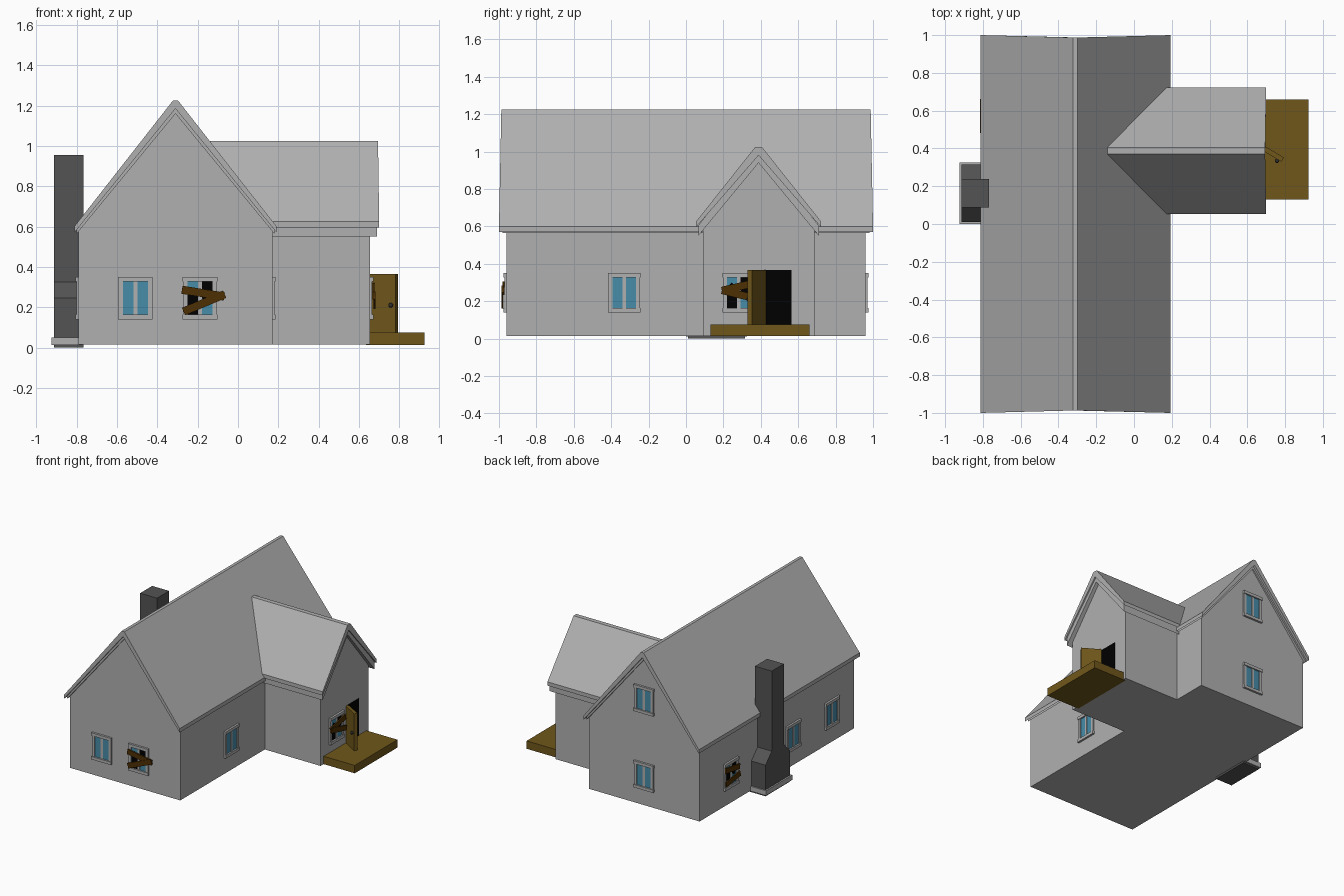
import bpy, bmesh, math
from mathutils import Matrix, Vector

if "Cube" in bpy.data.objects:
    bpy.data.objects.remove(bpy.data.objects["Cube"])


def material(name, rgb):
    m = bpy.data.materials.new(name)
    m.diffuse_color = (*rgb, 1)
    m.use_nodes = True
    m.node_tree.nodes["Principled BSDF"].inputs["Base Color"].default_value = m.diffuse_color
    return m


GREY = material("pale_grey", (0.435, 0.435, 0.435))
DARK = material("chimney_grey", (0.088, 0.088, 0.088))
GLASS = material("window_blue", (0.061, 0.263, 0.396))
BLACK = material("dark_opening", (0.0, 0.0, 0.0))
WOOD = material("door_wood", (0.163, 0.096, 0.011))
PLANK = material("plank_brown", (0.076, 0.029, 0.001))
KNOB = material("knob_metal", (0.03, 0.027, 0.025))


def finish(bm, name, mat, matrix=Matrix()):
    bmesh.ops.recalc_face_normals(bm, faces=bm.faces)
    mesh = bpy.data.meshes.new(name)
    bm.to_mesh(mesh)
    bm.free()
    mesh.materials.append(mat)
    ob = bpy.data.objects.new(name, mesh)
    ob.matrix_world = matrix
    bpy.context.collection.objects.link(ob)
    return ob


def add_box(bm, x0, x1, y0, y1, z0, z1, turn=Matrix()):
    m = Matrix.Translation(((x0 + x1) / 2, (y0 + y1) / 2, (z0 + z1) / 2))
    s = Matrix.Diagonal((x1 - x0, y1 - y0, z1 - z0, 1))
    bmesh.ops.create_cube(bm, size=1, matrix=turn @ m @ s)


def boxes(name, mat, items, matrix=Matrix()):
    bm = bmesh.new()
    for b in items:
        add_box(bm, *b)
    return finish(bm, name, mat, matrix)


def add_prism(bm, pts, place0, place1):
    """Close a profile between two placements of its (u, z) points."""
    a = [bm.verts.new(place0(u, z)) for u, z in pts]
    b = [bm.verts.new(place1(u, z)) for u, z in pts]
    bm.faces.new(a)
    bm.faces.new(b[::-1])
    for i in range(len(pts)):
        j = (i + 1) % len(pts)
        bm.faces.new((a[i], b[i], b[j], a[j]))


def prism_y(name, mat, pts, cx, half, lean=0.0):
    """Profile in x-z run along y; ends draw in by lean towards the ridge."""
    w = max(abs(u) for u, _ in pts)
    end = lambda u: half - lean * (1 - abs(u) / w)
    bm = bmesh.new()
    add_prism(bm, pts, lambda u, z: (cx + u, -end(u), z),
              lambda u, z: (cx + u, end(u), z))
    return finish(bm, name, mat)


def prism_x(name, mat, pts, cy, x0, x1, lean=0.0):
    """Profile in y-z run along x; only the far end leans."""
    w = max(abs(u) for u, _ in pts)
    bm = bmesh.new()
    add_prism(bm, pts, lambda u, z: (x0, cy + u, z),
              lambda u, z: (x1 - lean * (1 - abs(u) / w), cy + u, z))
    return finish(bm, name, mat)


def gable(w, base, eave, top):
    return [(-w, base), (w, base), (w, eave), (0, top), (-w, eave)]


def roof(w, low, eave, cap, top, under):
    return [(-w, eave), (-cap, top), (cap, top), (w, eave),
            (w, low), (0, under), (-w, low)]


# Main block and its roof
MX = -0.31
prism_y("main_walls", GREY, gable(0.48, 0.015, 0.595, 1.175), MX, 0.96)
prism_y("main_roof", GREY, roof(0.502, 0.57, 0.60, 0.012, 1.226, 1.185), MX, 1.0, 0.013)
prism_y("main_roof_lining", GREY, roof(0.49, 0.565, 0.595, 0.005, 1.195, 1.16), MX, 0.98, 0.01)

# Side wing and its roof
WY = 0.388
prism_x("wing_walls", GREY, gable(0.298, 0.015, 0.58, 0.955), WY, 0.1, 0.655)
prism_x("wing_roof", GREY, roof(0.335, 0.595, 0.625, 0.018, 1.025, 0.98), WY, -0.2, 0.70, 0.006)
prism_x("wing_roof_fascia", GREY, roof(0.322, 0.55, 0.605, 0.01, 0.995, 0.94), WY, -0.12, 0.69, 0.006)

# Chimney: wide hearth, sloped shoulders, narrow stack
half = [(0.153, 0.0), (0.153, 0.245), (0.075, 0.325), (0.075, 0.955)]
prism_x("chimney", DARK, half + [(-u, z) for u, z in half[::-1]], 0.163, -0.913, -0.767)
boxes("chimney_pad", GREY, [(-0.925, -0.77, 0.0, 0.326, 0.012, 0.05)])

# Porch, doorway, open door and its knob
boxes("porch", WOOD, [(0.635, 0.925, 0.13, 0.66, 0.014, 0.076)])
boxes("doorway", BLACK, [(0.652, 0.659, 0.41, 0.565, 0.076, 0.366)])
swing = Matrix.Translation((0.66, 0.417, 0)) @ Matrix.Rotation(math.radians(-31), 4, 'Z')
boxes("door", WOOD, [(0, 0.148, -0.013, 0.013, 0.076, 0.366)], swing)
bm = bmesh.new()
bmesh.ops.create_uvsphere(bm, u_segments=10, v_segments=6, radius=0.012,
                          matrix=Matrix.Translation((0.126, -0.021, 0.21)))
finish(bm, "door_knob", KNOB, swing)


# Windows: local x runs along the wall, local -y points outward
def window(name, x, y, z, angle, planks=None):
    m = Matrix.Translation((x, y, z)) @ Matrix.Rotation(math.radians(angle), 4, 'Z')
    boxes(name + "_frame", GREY, [
        (-0.086, 0.086, -0.016, 0.002, 0.082, 0.105),     # lintel
        (-0.086, 0.086, -0.016, 0.002, -0.105, -0.082),   # sill
        (-0.084, -0.062, -0.010, 0.002, -0.083, 0.083),   # jambs
        (0.062, 0.084, -0.010, 0.002, -0.083, 0.083),
        (-0.010, 0.010, -0.008, 0.002, -0.083, 0.083)], m)  # mullion
    panes = [(s - 0.028, s + 0.028, -0.004, 0.001, -0.083, 0.083) for s in (-0.036, 0.036)]
    if not planks:
        boxes(name + "_glass", GLASS, panes, m)
        return
    # Broken panes: dark gap with remaining shards
    boxes(name + "_gap", BLACK, panes, m)
    shards = [[(-0.064, 0.083), (-0.008, 0.083), (-0.008, 0.035), (-0.04, 0.055), (-0.064, 0.02)],
              [(0.008, -0.083), (0.064, -0.083), (0.064, 0.01), (0.04, -0.02), (0.008, 0.0)]]
    bm = bmesh.new()
    for s in shards:
        add_prism(bm, s, lambda u, w: (u, -0.006, w), lambda u, w: (u, -0.003, w))
    finish(bm, name + "_shards", GLASS, m)
    # Nailed planks, each given by its two end points
    bm = bmesh.new()
    for i, (u0, w0, u1, w1) in enumerate(planks):
        d = Vector((u1 - u0, 0, w1 - w0))
        turn = (Matrix.Translation(((u0 + u1) / 2, -0.016 - 0.005 * i, (w0 + w1) / 2))
                @ Matrix.Rotation(-math.atan2(d.z, d.x), 4, 'Y'))
        h = d.length / 2
        add_box(bm, -h, h, -0.005, 0.005, -0.02, 0.02, turn)
    finish(bm, name + "_planks", PLANK, m)


crossed = [(-0.09, 0.042, 0.12, 0.008), (-0.082, -0.066, 0.122, 0.02)]
fanned = [(-0.09, 0.012, 0.095, 0.055), (-0.09, 0.014, 0.095, -0.032)]
stacked = [(-0.085, 0.055, 0.09, 0.03), (-0.085, -0.05, 0.09, -0.025)]
window("front_window", -0.509, -0.96, 0.245, 0)
window("front_boarded_window", -0.188, -0.96, 0.245, 0, crossed)
window("right_window", 0.17, -0.33, 0.245, 90)
window("wing_boarded_window", 0.655, 0.282, 0.245, 90, fanned)
window("back_lower_window", MX, 0.96, 0.245, 180)
window("back_upper_window", MX, 0.96, 0.845, 180)
window("left_boarded_window", -0.79, 0.575, 0.245, -90, stacked)
window("left_middle_window", -0.79, -0.20, 0.245, -90)
window("left_front_window", -0.79, -0.68, 0.245, -90)
